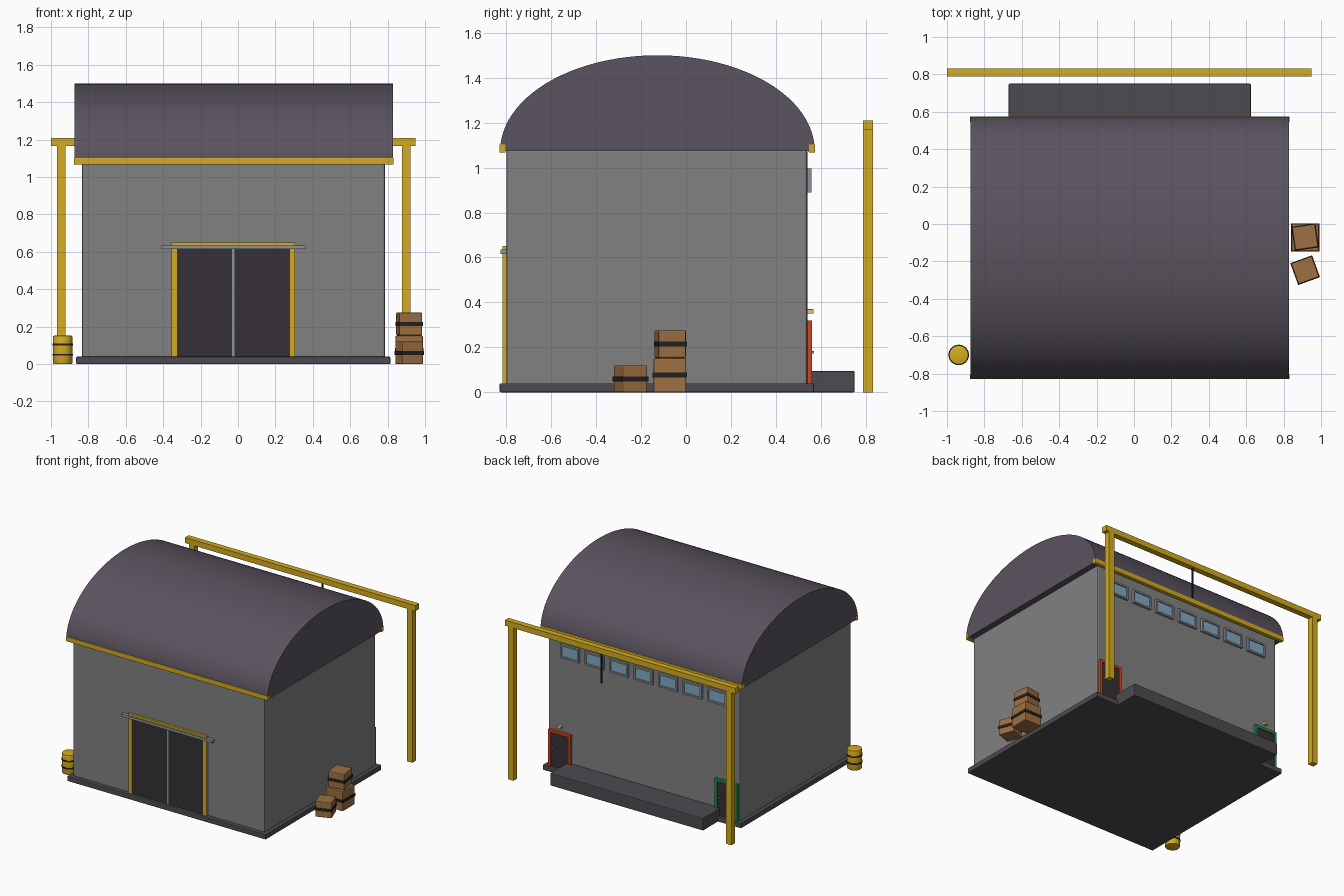
import bpy, bmesh
from math import radians, cos, sin, pi
from mathutils import Matrix

if "Cube" in bpy.data.objects:
    bpy.data.objects.remove(bpy.data.objects["Cube"])

CX = -0.025   # building centre line in x


def material(name, rgb):
    m = bpy.data.materials.new(name)
    m.diffuse_color = (*rgb, 1)
    m.use_nodes = True
    m.node_tree.nodes["Principled BSDF"].inputs["Base Color"].default_value = m.diffuse_color
    return m


YELLOW = material("yellow_paint", (0.66, 0.41, 0.014))
ROOF = material("roof_metal", (0.105, 0.087, 0.115))
WALL = material("wall_render", (0.22, 0.22, 0.22))
BASE = material("dark_concrete", (0.075, 0.07, 0.08))
DOOR = material("door_dark", (0.035, 0.03, 0.038))
BLACK = material("black_strap", (0.015, 0.015, 0.018))
STEEL = material("steel", (0.27, 0.29, 0.32))
WOOD = material("crate_wood", (0.34, 0.16, 0.055))
GLASS = material("glass", (0.22, 0.40, 0.55))
RED = material("red_frame", (0.65, 0.06, 0.012))
GREEN = material("green_frame", (0.015, 0.25, 0.07))
LAMP = material("lamp_glow", (0.75, 0.55, 0.25))


def finish(bm, name, mat, smooth=False):
    bmesh.ops.recalc_face_normals(bm, faces=bm.faces)
    me = bpy.data.meshes.new(name)
    bm.to_mesh(me)
    bm.free()
    ob = bpy.data.objects.new(name, me)
    bpy.context.collection.objects.link(ob)
    me.materials.append(mat)
    if smooth:
        bpy.ops.object.select_all(action='DESELECT')
        ob.select_set(True)
        bpy.context.view_layer.objects.active = ob
        bpy.ops.object.shade_smooth_by_angle(angle=radians(35))
    return ob


def box(name, x, y, z, mat, bevel=0, turn=0):
    """Box from (min, max) ranges, optionally bevelled and turned about its own z axis."""
    bm = bmesh.new()
    bmesh.ops.create_cube(bm, size=1)
    bmesh.ops.scale(bm, vec=(x[1] - x[0], y[1] - y[0], z[1] - z[0]), verts=bm.verts)
    if bevel:
        bmesh.ops.bevel(bm, geom=bm.edges[:], offset=bevel, segments=2, affect='EDGES', profile=0.5)
    ob = finish(bm, name, mat)
    ob.location = (sum(x) / 2, sum(y) / 2, sum(z) / 2)
    ob.rotation_euler.z = radians(turn)
    return ob


def cylinder(name, loc, r, h, mat, seg=24, bevel=0):
    bm = bmesh.new()
    bmesh.ops.create_cone(bm, cap_ends=True, segments=seg, radius1=r, radius2=r, depth=h)
    if bevel:
        rims = [e for e in bm.edges if abs(e.verts[0].co.z - e.verts[1].co.z) < 1e-5]
        bmesh.ops.bevel(bm, geom=rims, offset=bevel, segments=2, affect='EDGES', profile=0.5)
    ob = finish(bm, name, mat, True)
    ob.location = loc
    return ob


# Building shell
box("plinth", (-0.865, 0.815), (-0.83, 0.57), (0, 0.04), BASE, 0.006)
box("walls", (-0.835, 0.785), (-0.80, 0.54), (0.03, 1.08), WALL, 0.01)
box("loading_dock", (-0.67, 0.625), (0.53, 0.75), (0, 0.095), BASE, 0.005)

# Barrel roof: half ellipse pushed along x
bm = bmesh.new()
N = 48
arc = [bm.verts.new((-0.875, -0.127 + 0.70 * cos(pi * i / N), 1.075 + 0.425 * sin(pi * i / N)))
       for i in range(N + 1)]
cap = bm.faces.new(arc)
ext = bmesh.ops.extrude_face_region(bm, geom=[cap])
bmesh.ops.translate(bm, vec=(1.705, 0, 0),
                    verts=[g for g in ext["geom"] if isinstance(g, bmesh.types.BMVert)])
finish(bm, "barrel_roof", ROOF, True)

# Eaves gutters
for side, y in (("front", (-0.83, -0.803)), ("back", (0.546, 0.575))):
    box(side + "_gutter", (-0.877, 0.832), y, (1.067, 1.103), YELLOW, 0.003)

# Front sliding doors with frame and rail
for side, s in (("left", -1), ("right", 1)):
    a, b = sorted((CX + s * 0.006, CX + s * 0.304))
    box(side + "_sliding_door", (a, b), (-0.81, -0.79), (0.04, 0.625), DOOR)
    a, b = sorted((CX + s * 0.302, CX + s * 0.33))
    box(side + "_door_post", (a, b), (-0.817, -0.79), (0.04, 0.65), YELLOW)
box("door_lintel", (CX - 0.33, CX + 0.33), (-0.817, -0.79), (0.622, 0.65), YELLOW)
box("door_meeting_strip", (CX - 0.006, CX + 0.006), (-0.814, -0.79), (0.04, 0.62), STEEL)
box("sliding_rail", (CX - 0.385, CX + 0.385), (-0.826, -0.795), (0.615, 0.635), STEEL)

# Back staff doors with coloured frames, handles and lamps
for name, x, mat in (("red", 0.68, RED), ("green", -0.73, GREEN)):
    box(name + "_door_leaf", (x - 0.08, x + 0.08), (0.53, 0.552), (0.04, 0.305), DOOR)
    for side, s in (("left", -1), ("right", 1)):
        a, b = sorted((x + s * 0.076, x + s * 0.095))
        box(f"{name}_frame_{side}", (a, b), (0.53, 0.561), (0.04, 0.32), mat)
    box(name + "_frame_top", (x - 0.095, x + 0.095), (0.53, 0.561), (0.30, 0.32), mat)
    box(name + "_door_handle", (x + 0.05, x + 0.062), (0.55, 0.57), (0.172, 0.184), STEEL)
    box(name + "_door_lamp", (x - 0.014, x + 0.014), (0.535, 0.568), (0.35, 0.37), LAMP, 0.003)

# Row of high windows on the back wall
for i in range(7):
    x = CX + 0.2075 * (i - 3)
    box(f"window_glass_{i + 1}", (x - 0.075, x + 0.075), (0.53, 0.55), (0.9, 0.985), GLASS)
    for tag, xr, zr in (("left", (x - 0.08, x - 0.067), (0.89, 0.995)),
                        ("right", (x + 0.067, x + 0.08), (0.89, 0.995)),
                        ("sill", (x - 0.08, x + 0.08), (0.89, 0.903)),
                        ("head", (x - 0.08, x + 0.08), (0.982, 0.995))):
        box(f"window_frame_{i + 1}_{tag}", xr, (0.53, 0.558), zr, STEEL)

# Gantry hoist behind the dock
box("gantry_beam", (-1.0, 0.95), (0.788, 0.832), (1.167, 1.21), YELLOW)
for side, x in (("left", -0.944), ("right", 0.90)):
    box(side + "_gantry_post", (x - 0.023, x + 0.023), (0.788, 0.832), (0, 1.17), YELLOW)
cylinder("hoist_cable", (0.147, 0.81, 1.055), 0.007, 0.24, BLACK, 10)

# Oil drum with two hoops
cylinder("drum", (-0.937, -0.70, 0.076), 0.052, 0.152, YELLOW, 24, 0.006)
for i, z in enumerate((0.05, 0.105)):
    cylinder(f"drum_hoop_{i + 1}", (-0.937, -0.70, z), 0.055, 0.01, BLACK)

# Strapped crates: centre x, y, base z, half width, height, turn
for i, (x, y, z, r, h, t) in enumerate(((0.915, -0.072, 0, 0.073, 0.152, 0),
                                        (0.915, -0.07, 0.153, 0.062, 0.123, 8),
                                        (0.915, -0.247, 0, 0.059, 0.12, 20))):
    box(f"crate_{i + 1}", (x - r, x + r), (y - r, y + r), (z, z + h), WOOD, 0.006, t)
    s, m = r + 0.003, z + h / 2
    box(f"crate_strap_{i + 1}", (x - s, x + s), (y - s, y + s), (m - 0.011, m + 0.011), BLACK, 0, t)
